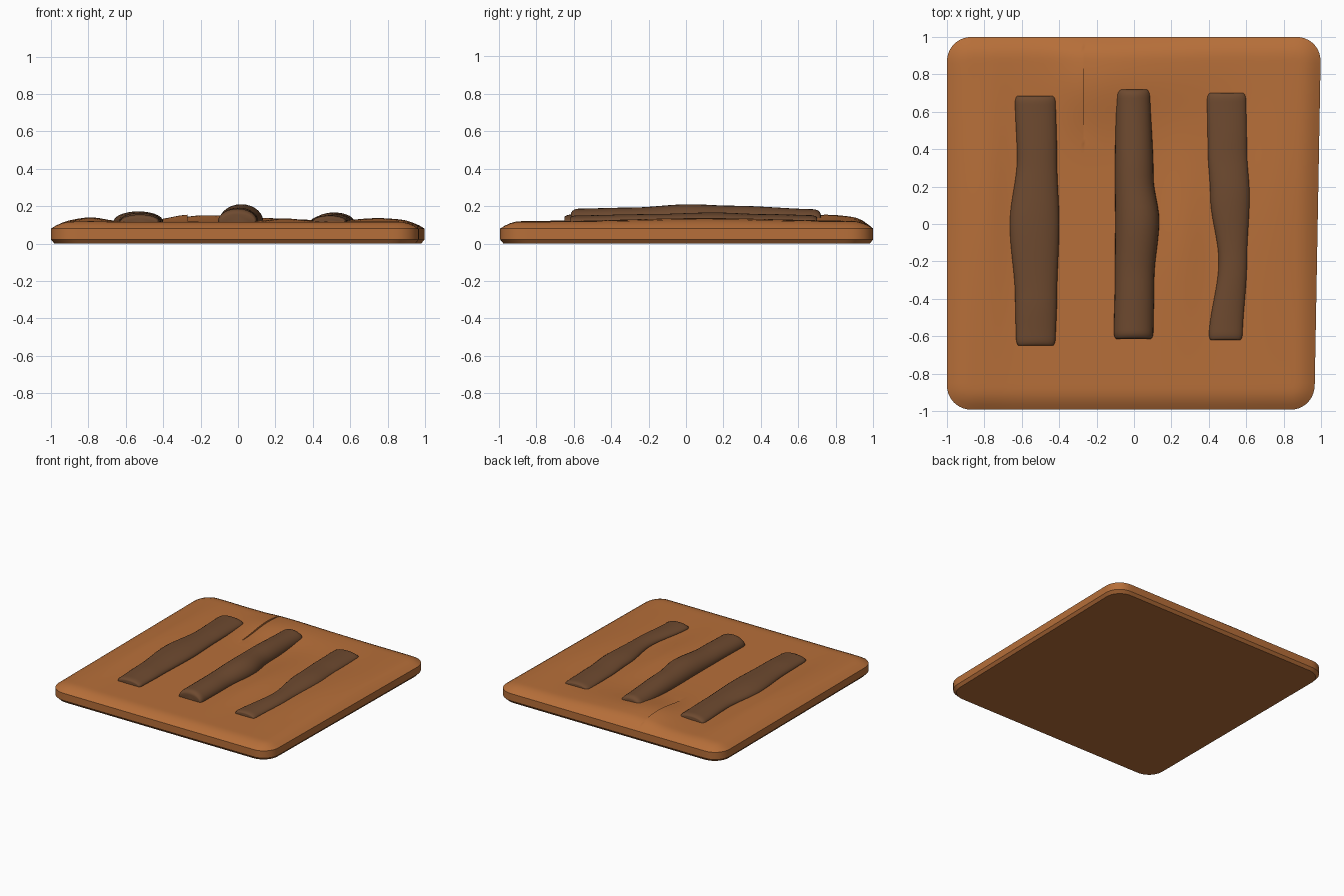
import bpy, bmesh, math

if "Cube" in bpy.data.objects:
    bpy.data.objects.remove(bpy.data.objects["Cube"])


def material(name, rgb):
    m = bpy.data.materials.new(name)
    m.diffuse_color = (*rgb, 1)
    m.use_nodes = True
    m.node_tree.nodes["Principled BSDF"].inputs["Base Color"].default_value = m.diffuse_color
    return m


def finish(bm, name, mat, angle):
    bmesh.ops.recalc_face_normals(bm, faces=bm.faces)
    me = bpy.data.meshes.new(name)
    bm.to_mesh(me)
    bm.free()
    ob = bpy.data.objects.new(name, me)
    bpy.context.collection.objects.link(ob)
    me.materials.append(mat)
    bpy.ops.object.select_all(action='DESELECT')
    ob.select_set(True)
    bpy.context.view_layer.objects.active = ob
    bpy.ops.object.shade_smooth_by_angle(angle=math.radians(angle))
    return ob


def interp(stops, t):
    # smooth interpolation through (t, value...) stops
    if t <= stops[0][0]:
        return stops[0][1:]
    for a, b in zip(stops, stops[1:]):
        if t <= b[0]:
            k = (t - a[0]) / (b[0] - a[0])
            k = k * k * (3 - 2 * k)
            return [p + (q - p) * k for p, q in zip(a[1:], b[1:])]
    return stops[-1][1:]


def bump(x, y, cx, cy, sx, sy, h):
    return h * math.exp(-((x - cx) / sx) ** 2 - ((y - cy) / sy) ** 2)


orange_wood = material("orange wood", (0.47, 0.158, 0.041))
dark_wood = material("dark wood", (0.155, 0.068, 0.029))

# Slab: uneven top with rounded corners and a split near the back
CRACK = -0.27


def top_height(x, y):
    h = 0.116
    h += bump(x, y, -0.79, 0.1, 0.11, 0.7, 0.024)
    h += bump(x, y, 0.76, 0.1, 0.18, 0.6, 0.020)
    h += bump(x, y, 0.26, -0.1, 0.12, 0.4, 0.018)
    h += bump(x, y, 0.0, 0.8, 0.45, 0.22, 0.022)
    if x < CRACK:
        h += bump(x, y, CRACK, 0.72, 0.12, 0.22, 0.024)
    else:
        fade = max(0, 1 - ((y - 0.68) / 0.27) ** 2)
        h += bump(x, y, CRACK, 0.72, 0.25, 0.22, 0.024) - 0.012 * fade * math.exp(-(x - CRACK) / 0.08)
    return h


def round_corner(u, v, r=0.13):
    a, b = (abs(u) - 1 + r) / r, (abs(v) - 1 + r) / r
    if a > 0 and b > 0:
        s = max(a, b) / math.hypot(a, b)
        u = math.copysign(1 - r + a * s * r, u)
        v = math.copysign(1 - r + b * s * r, v)
    return u, v


bm = bmesh.new()
N = 70
ys = [-1 + 2 * i / N for i in range(N + 1)]
xs = sorted([x for x in ys if abs(x - CRACK) > 0.008] + [CRACK - 0.001, CRACK + 0.001])
grid = []
for x in xs:
    col = []
    for y in ys:
        t = min((1 - max(abs(x), abs(y))) / 0.11, 1)
        z = 0.08 + (top_height(x, y) - 0.08) * (1 - (1 - t) ** 2)
        px, py = round_corner(x, y)
        if px > 0:
            px *= 0.982 + 0.018 * py
        if py < 0:
            py *= 0.993
        col.append(bm.verts.new((px, py, z)))
    grid.append(col)
for a, b in zip(grid, grid[1:]):
    for j in range(N):
        bm.faces.new((a[j], b[j], b[j + 1], a[j + 1]))

# Slab sides and underside
edges = [e for e in bm.edges if e.is_boundary]
for z, scale in ((0.022, 1.0), (0.0, 0.982)):
    out = bmesh.ops.extrude_edge_only(bm, edges=edges)["geom"]
    for v in (g for g in out if isinstance(g, bmesh.types.BMVert)):
        v.co.x *= scale
        v.co.y *= scale
        v.co.z = z
    edges = [g for g in out if isinstance(g, bmesh.types.BMEdge) and g.is_boundary]
bmesh.ops.edgeloop_fill(bm, edges=edges)
finish(bm, "slab", orange_wood, 35)


# Raised bark strips: stops are (y, left x, right x, top z)
def strip(name, stops):
    bm = bmesh.new()
    y0, y1 = stops[0][0], stops[-1][0]
    rings, n, m = [], 28, 50
    for i in range(m + 1):
        k = 0.5 - 0.5 * math.cos(math.pi * i / m)
        y = y0 + (y1 - y0) * k
        left, right, top = interp(stops, y)
        d = min(1, min(y - y0, y1 - y) / 0.04)
        e = math.sqrt(max(0, 1 - (1 - d) ** 2))
        cx, w = (left + right) / 2, (right - left) / 2 * (0.86 + 0.14 * e)
        base = 0.118
        h = (top - base) * (0.55 + 0.45 * e)
        ring = []
        for j in range(n):
            a = 2 * math.pi * j / n
            s = math.sin(a)
            ring.append(bm.verts.new((cx + w * math.cos(a), y,
                                      base + (h if s > 0 else 0.04) * s)))
        rings.append(ring)
    for a, b in zip(rings, rings[1:]):
        for j in range(n):
            bm.faces.new((a[j], a[(j + 1) % n], b[(j + 1) % n], b[j]))
    bm.faces.new(rings[0])
    bm.faces.new(rings[-1])
    finish(bm, name, dark_wood, 50)


strip("left_strip", [(-0.65, -0.63, -0.42, 0.155), (-0.4, -0.635, -0.412, 0.165),
                     (0.0, -0.665, -0.40, 0.172), (0.35, -0.625, -0.412, 0.165),
                     (0.685, -0.637, -0.417, 0.16)])
strip("middle_strip", [(-0.615, -0.108, 0.103, 0.186), (-0.3, -0.102, 0.108, 0.192),
                       (0.02, -0.10, 0.135, 0.21), (0.25, -0.102, 0.104, 0.202),
                       (0.72, -0.097, 0.088, 0.183)])
strip("right_strip", [(-0.62, 0.40, 0.58, 0.15), (-0.2, 0.453, 0.605, 0.157),
                      (0.15, 0.408, 0.62, 0.166), (0.4, 0.395, 0.605, 0.158),
                      (0.7, 0.389, 0.60, 0.152)])
